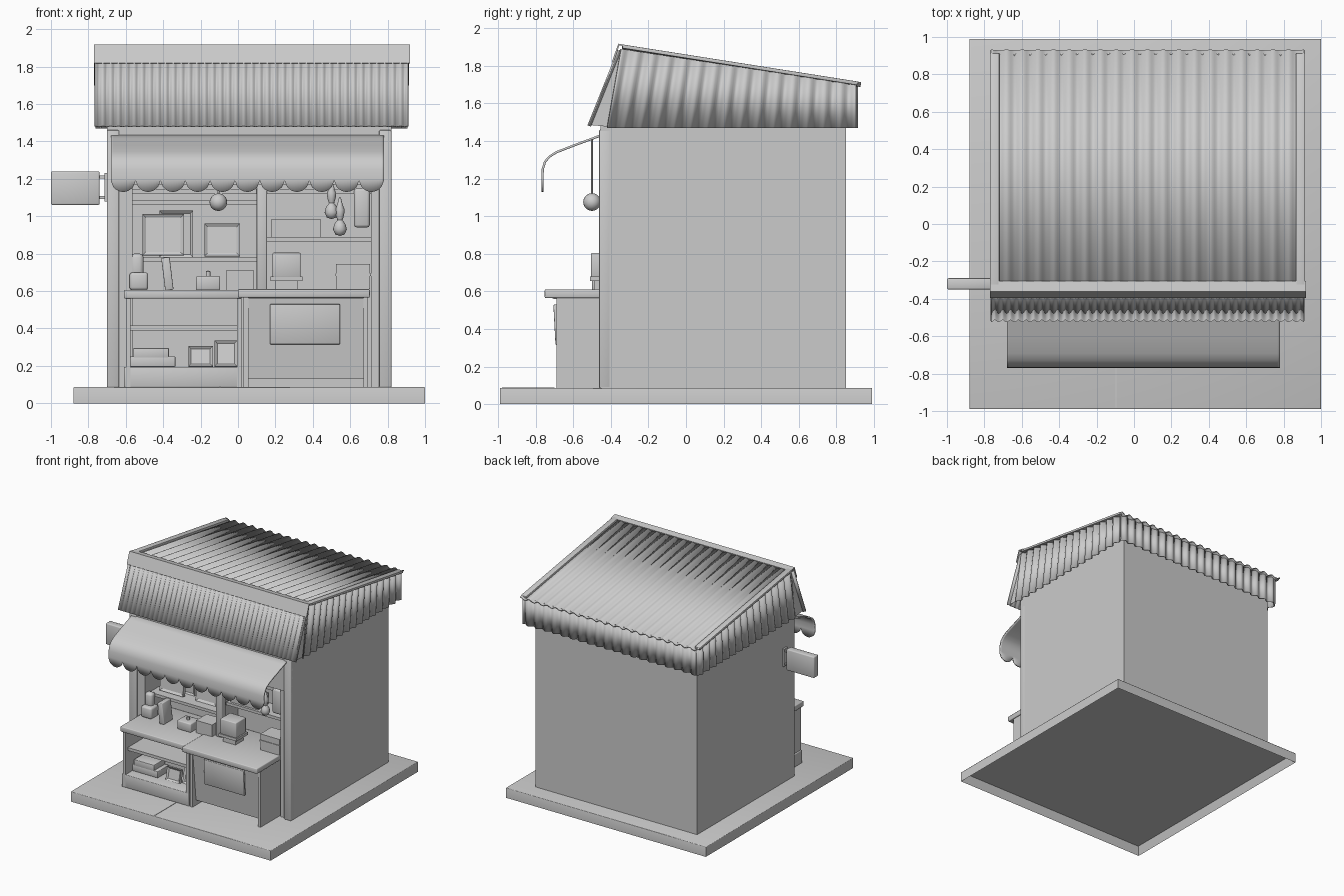
import bpy, bmesh, math
from mathutils import Vector, Matrix

if "Cube" in bpy.data.objects:
    bpy.data.objects.remove(bpy.data.objects["Cube"])


def finish(name, bm, smooth=False):
    bmesh.ops.recalc_face_normals(bm, faces=bm.faces)
    me = bpy.data.meshes.new(name)
    bm.to_mesh(me)
    bm.free()
    ob = bpy.data.objects.new(name, me)
    bpy.context.collection.objects.link(ob)
    if smooth:
        bpy.context.view_layer.objects.active = ob
        ob.select_set(True)
        bpy.ops.object.shade_smooth_by_angle(angle=math.radians(50))
        ob.select_set(False)
    return ob


def box(name, x, y, z, bevel=0.0, tilt=0.0, axis='X'):
    bm = bmesh.new()
    bmesh.ops.create_cube(bm, size=1)
    c = Vector(((x[0]+x[1])/2, (y[0]+y[1])/2, (z[0]+z[1])/2))
    bmesh.ops.scale(bm, vec=(x[1]-x[0], y[1]-y[0], z[1]-z[0]), verts=bm.verts)
    if tilt:
        bmesh.ops.rotate(bm, matrix=Matrix.Rotation(math.radians(tilt), 3, axis), verts=bm.verts)
    bmesh.ops.translate(bm, vec=c, verts=bm.verts)
    if bevel:
        bmesh.ops.bevel(bm, geom=bm.edges[:], offset=bevel, segments=2, affect='EDGES', profile=0.5)
    return finish(name, bm, bool(bevel))


def lathe(name, profile, at, n=16):
    bm = bmesh.new()
    vs = [bm.verts.new((r, 0, z)) for r, z in profile]
    es = [bm.edges.new(p) for p in zip(vs, vs[1:])]
    bmesh.ops.spin(bm, geom=vs+es, axis=(0, 0, 1), cent=(0, 0, 0), steps=n, angle=2*math.pi)
    bmesh.ops.remove_doubles(bm, verts=bm.verts, dist=1e-4)
    bmesh.ops.translate(bm, vec=at, verts=bm.verts)
    return finish(name, bm, True)


def sheet(name, a, b, c, d, waves, amp, thick=0.008):
    # corrugated sheet: waves run from edge a-d to edge b-c
    a, b, c, d = map(Vector, (a, b, c, d))
    nrm = (b-a).cross(d-a).normalized()
    bm = bmesh.new()
    n = waves*8
    rows = []
    for i in range(n+1):
        u = i/n
        off = nrm*amp*math.cos(2*math.pi*waves*u)
        rows.append([bm.verts.new(a.lerp(b, u)+off), bm.verts.new(d.lerp(c, u)+off)])
    for p, q in zip(rows, rows[1:]):
        bm.faces.new((p[0], q[0], q[1], p[1]))
    ob = finish(name, bm, True)
    m = ob.modifiers.new('thickness', 'SOLIDIFY')
    m.thickness, m.offset = thick, 0
    return ob


def frame(name, x, y, z, w=0.02, tilt=0):
    # picture frame with a raised border around a recessed picture
    bm = bmesh.new()
    bmesh.ops.create_cube(bm, size=1)
    bmesh.ops.scale(bm, vec=(x[1]-x[0], 0.03, z[1]-z[0]), verts=bm.verts)
    f = [f for f in bm.faces if f.normal.y < -0.9]
    bmesh.ops.inset_region(bm, faces=f, thickness=w, depth=-0.012)
    bmesh.ops.rotate(bm, matrix=Matrix.Rotation(math.radians(tilt), 3, 'X'), verts=bm.verts)
    bmesh.ops.translate(bm, vec=((x[0]+x[1])/2, y, (z[0]+z[1])/2), verts=bm.verts)
    return finish(name, bm)


# hollow base slab, open underneath
bm = bmesh.new()
bmesh.ops.create_cube(bm, size=1)
bmesh.ops.scale(bm, vec=(1.88, 1.98, 0.087), verts=bm.verts)
bmesh.ops.translate(bm, vec=(0.06, 0, 0.0435), verts=bm.verts)
bmesh.ops.bevel(bm, geom=[e for e in bm.edges if min(v.co.z for v in e.verts) > 0.05],
                offset=0.006, segments=2, affect='EDGES', profile=0.5)
under = [f for f in bm.faces if f.normal.z < -0.9]
bmesh.ops.inset_region(bm, faces=under, thickness=0.035, depth=0)
bmesh.ops.translate(bm, vec=(0, 0, 0.07), verts=under[0].verts)
finish('base', bm, True)
box('paving_seam', (-0.1, -0.094), (-0.98, -0.7), (0.085, 0.09))

# house shell
box('wall_left', (-0.70, -0.66), (-0.455, 0.85), (0.08, 1.58))
box('wall_right', (0.78, 0.82), (-0.455, 0.85), (0.08, 1.58))
box('wall_back', (-0.66, 0.78), (0.81, 0.85), (0.08, 1.58))
box('display_back_wall', (-0.66, 0.78), (-0.2, -0.18), (0.08, 1.5))
box('front_header', (-0.70, 0.82), (-0.455, -0.41), (1.17, 1.58))
box('ceiling', (-0.66, 0.78), (-0.41, -0.2), (1.19, 1.21))
for name, x0, x1 in (('front_left', -0.70, -0.635), ('front_right', 0.755, 0.82)):
    box(name+'_post', (x0, x1), (-0.462, -0.40), (0.085, 1.46), 0.006)
box('inner_left_jamb', (-0.635, -0.565), (-0.44, -0.2), (0.085, 1.2))
box('inner_right_jamb', (0.71, 0.755), (-0.44, -0.2), (0.085, 1.2))

# corrugated roof, front slope and hanging skirts
xl, xr = -0.765, 0.91
sheet('roof_top', (xl, -0.34, 1.90), (xr, -0.34, 1.90), (xr, 0.93, 1.70), (xl, 0.93, 1.70), 20, 0.009)
sheet('roof_front', (xl, -0.515, 1.48), (xr, -0.515, 1.48), (xr, -0.355, 1.88), (xl, -0.355, 1.88), 40, 0.006)
for side, x in (('left', -0.745), ('right', 0.89)):
    sheet('skirt_'+side, (x, -0.42, 1.47), (x, 0.905, 1.47), (x, 0.905, 1.70), (x, -0.345, 1.89), 15, 0.013)
    box('roof_edge_trim_'+side, (x-0.025, x+0.025), (-0.345, 0.92), (1.795, 1.815), 0.004, -8.95)
    # triangular return closing the front slope
    bm = bmesh.new()
    bm.faces.new([bm.verts.new((x, y, z)) for y, z in ((-0.51, 1.485), (-0.40, 1.475), (-0.345, 1.89), (-0.36, 1.88))])
    bmesh.ops.solidify(bm, geom=bm.faces[:], thickness=0.008)
    finish('front_slope_return_'+side, bm)
sheet('skirt_back', (-0.745, 0.9, 1.47), (0.89, 0.9, 1.47), (0.89, 0.9, 1.70), (-0.745, 0.9, 1.70), 20, 0.012)

# folded ridge flashing
bm = bmesh.new()
rows = [[bm.verts.new((x, y, z)) for x in (-0.77, 0.92)]
        for y, z in ((-0.395, 1.82), (-0.36, 1.918), (-0.305, 1.908))]
for p, q in zip(rows, rows[1:]):
    bm.faces.new((p[0], p[1], q[1], q[0]))
m = finish('ridge_cap', bm).modifiers.new('thickness', 'SOLIDIFY')
m.thickness = 0.01

# curved awning with scalloped edge
path = [(-0.40, 1.45), (-0.5, 1.412), (-0.6, 1.375), (-0.69, 1.34), (-0.725, 1.318),
        (-0.75, 1.29), (-0.762, 1.25), (-0.764, 1.20)]
bm = bmesh.new()
n = 11
cols = []
for i in range(n*10+1):
    u = i/(n*10)
    x = -0.68+1.46*u
    low = 1.19-0.06*math.sqrt(abs(math.sin(math.pi*n*u)))
    cols.append([bm.verts.new((x, y, z)) for y, z in path+[(-0.764, low)]])
for p, q in zip(cols, cols[1:]):
    for j in range(len(path)):
        bm.faces.new((p[j], q[j], q[j+1], p[j+1]))
m = finish('awning', bm, True).modifiers.new('thickness', 'SOLIDIFY')
m.thickness, m.offset = 0.012, 0

# hanging side sign with brackets
box('side_sign', (-1.0, -0.74), (-0.35, -0.29), (1.06, 1.24), 0.008)
for z in (1.10, 1.21):
    box('sign_bracket', (-0.745, -0.69), (-0.33, -0.31), (z-0.008, z+0.008))
box('sign_mount', (-0.715, -0.70), (-0.345, -0.295), (1.08, 1.23))

# left display case
box('left_countertop', (-0.61, 0.02), (-0.71, -0.2), (0.56, 0.605), 0.006)
for x in (-0.60, -0.005):
    box('case_side', (x, x+0.025), (-0.69, -0.2), (0.085, 0.56))
box('case_back', (-0.6, 0.02), (-0.42, -0.4), (0.085, 0.56))
box('case_kickboard', (-0.61, 0.02), (-0.69, -0.42), (0.085, 0.195), 0.005)
box('case_shelf', (-0.59, 0.0), (-0.66, -0.42), (0.39, 0.415))

# right counter with leaning front board and panel
box('right_countertop', (-0.0, 0.705), (-0.752, -0.2), (0.565, 0.61), 0.006)
for x in (0.03, 0.67):
    box('counter_side', (x, x+0.025), (-0.69, -0.42), (0.085, 0.565))
box('counter_front', (0.055, 0.67), (-0.665, -0.645), (0.13, 0.565), 0, 6)
box('counter_panel', (0.17, 0.545), (-0.70, -0.68), (0.315, 0.53), 0.005, 3)

# wall shelves and divider
box('divider_post', (0.1, 0.155), (-0.44, -0.385), (0.6, 1.2), 0.006)
box('divider_panel', (0.115, 0.14), (-0.4, -0.2), (0.6, 1.2))
for nm, x0, x1, z in (('left_low', -0.565, 0.115, 0.77), ('left_high', -0.565, 0.115, 1.075), ('right', 0.155, 0.71, 0.878)):
    box(nm+'_shelf', (x0, x1), (-0.38, -0.2), (z-0.012, z+0.012))
box('hanging_rail', (-0.565, 0.71), (-0.41, -0.39), (1.12, 1.145))

# wall pictures
frame('large_picture', (-0.51, -0.29), -0.3, (0.79, 1.01), 0.025, -6)
frame('picture_behind', (-0.42, -0.24), -0.23, (0.78, 1.03), 0.02)
frame('small_picture', (-0.18, 0.01), -0.29, (0.785, 0.96), 0.025, -6)
box('hanging_bag', (0.62, 0.705), (-0.43, -0.36), (0.94, 1.15), 0.015)

# countertop goods
box('figurine_seat', (-0.58, -0.48), (-0.48, -0.38), (0.605, 0.70), 0.015)
box('figurine_back', (-0.575, -0.505), (-0.44, -0.38), (0.66, 0.80), 0.02)
box('leaning_book', (-0.40, -0.355), (-0.5, -0.38), (0.605, 0.78), 0.006, -7, 'Y')
box('jar_box', (-0.225, -0.095), (-0.5, -0.38), (0.605, 0.68), 0.008)
lathe('jar_knob', [(0, 0), (0.012, 0), (0.012, 0.03), (0, 0.035)], (-0.16, -0.44, 0.675))
box('tray_box', (-0.065, 0.085), (-0.47, -0.33), (0.605, 0.71))
box('gift_box', (0.185, 0.335), (-0.505, -0.37), (0.675, 0.805), 0.006)
box('gift_box_stand', (0.175, 0.345), (-0.51, -0.36), (0.655, 0.678))
box('gift_box_foot', (0.2, 0.32), (-0.49, -0.38), (0.61, 0.655))
box('corner_crate', (0.525, 0.705), (-0.45, -0.3), (0.61, 0.745))
box('corner_crate_lid', (0.52, 0.71), (-0.455, -0.295), (0.68, 0.695))
box('shelf_crate', (0.18, 0.44), (-0.36, -0.22), (0.89, 0.985))

# lower shelf goods
for x0, x1, z in ((-0.575, -0.335, 0.25), (-0.56, -0.37, 0.295)):
    box('stacked_book', (x0, x1), (-0.6, -0.45), (z-0.055, z), 0.004)
frame('case_picture_left', (-0.265, -0.135), -0.57, (0.195, 0.305), 0.02, -12)
frame('case_picture_right', (-0.125, -0.005), -0.54, (0.195, 0.335), 0.02, -12)

# hanging lamp and gourds
ball = [(0.047*math.sin(math.pi*i/10), -0.047*math.cos(math.pi*i/10)) for i in range(11)]
lathe('round_lamp', ball, (-0.105, -0.5, 1.075))
lathe('lamp_cord', [(0, 0), (0.005, 0), (0.005, 0.3), (0, 0.3)], (-0.105, -0.5, 1.11), 8)
gourd = [(0, 0), (0.025, 0.008), (0.037, 0.035), (0.03, 0.062), (0.014, 0.085), (0.022, 0.11),
         (0.025, 0.14), (0.014, 0.17), (0.006, 0.2), (0, 0.21)]
lathe('gourd_low', gourd, (0.545, -0.41, 0.895))
lathe('gourd_high', gourd, (0.50, -0.40, 0.985))
